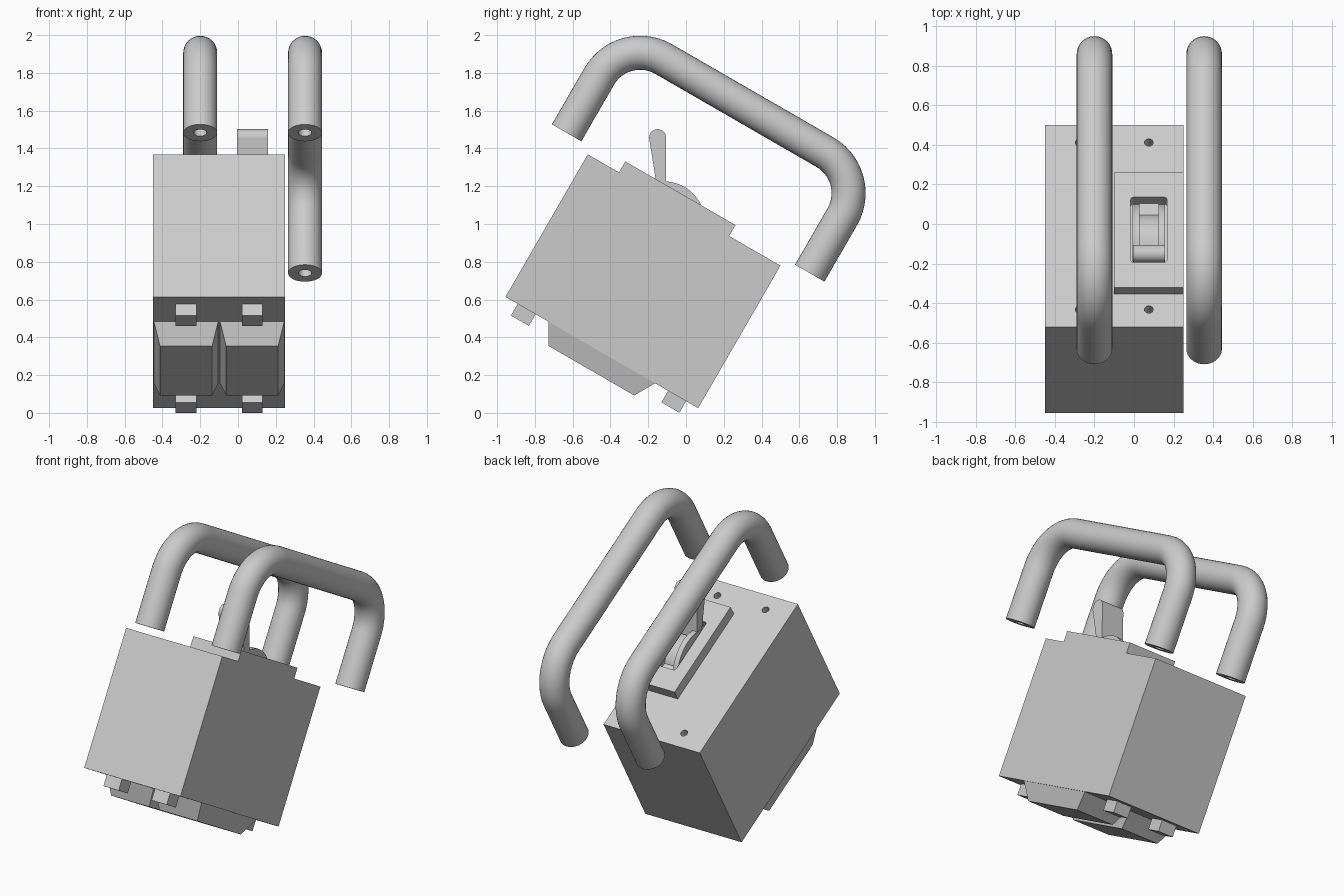
import bpy, bmesh
from math import sin, cos, pi, radians, atan2, acos
from mathutils import Matrix, Vector

cube = bpy.data.objects.get("Cube")
if cube:
    bpy.data.objects.remove(cube)

# The unit is built upright (origin on the middle of its lid), then tipped forward
TILT = Matrix.Translation((0, -0.01, 1.074)) @ Matrix.Rotation(radians(-30), 4, 'X')

grey = bpy.data.materials.new("plain_grey")
grey.use_nodes = True
colour = (0.6, 0.6, 0.6, 1)
grey.diffuse_color = colour
grey.node_tree.nodes["Principled BSDF"].inputs["Base Color"].default_value = colour


def finish(name, bm, smooth=False):
    bmesh.ops.recalc_face_normals(bm, faces=bm.faces)
    mesh = bpy.data.meshes.new(name)
    bm.to_mesh(mesh)
    bm.free()
    mesh.materials.append(grey)
    ob = bpy.data.objects.new(name, mesh)
    bpy.context.collection.objects.link(ob)
    ob.matrix_world = TILT
    if smooth:
        select(ob)
        bpy.ops.object.shade_smooth_by_angle(angle=radians(35))
    return ob


def select(ob):
    bpy.context.view_layer.update()
    bpy.ops.object.select_all(action='DESELECT')
    ob.select_set(True)
    bpy.context.view_layer.objects.active = ob


def prism(name, profile, x0, x1, smooth=False):
    """Extrude a (y, z) profile between two x positions."""
    bm = bmesh.new()
    face = bm.faces.new([bm.verts.new((x0, y, z)) for y, z in profile])
    ext = bmesh.ops.extrude_face_region(bm, geom=[face])
    moved = [v for v in ext["geom"] if isinstance(v, bmesh.types.BMVert)]
    bmesh.ops.translate(bm, verts=moved, vec=(x1 - x0, 0, 0))
    return finish(name, bm, smooth)


def box(name, x0, x1, y0, y1, z0, z1):
    return prism(name, [(y0, z0), (y1, z0), (y1, z1), (y0, z1)], x0, x1)


def cut(ob, cutter):
    cutter.hide_render = True
    mod = ob.modifiers.new("cut", 'BOOLEAN')
    mod.operation = 'DIFFERENCE'
    mod.solver = 'EXACT'
    mod.object = cutter
    select(ob)
    bpy.ops.object.modifier_apply(modifier=mod.name)
    bpy.data.objects.remove(cutter)


# Housing with four screw holes in the lid
MID, CELL, FLOOR = -0.1, 0.175, -0.871
body = box("housing", -0.45, 0.25, -0.589, 0.589, FLOOR, 0)
for sx in (-1, 1):
    for sy in (-1, 1):
        bm = bmesh.new()
        bmesh.ops.create_cone(bm, cap_ends=True, segments=20, radius1=0.022, radius2=0.022,
                              depth=0.2, matrix=Matrix.Translation((MID + sx * CELL, sy * 0.488, 0)))
        cut(body, finish("screw_hole_cutter", bm))

# Underside: two tapered blocks, each between a pair of small tabs
for side, sx in (("right", -1), ("left", 1)):
    cx = MID + sx * CELL
    bm = bmesh.new()
    bmesh.ops.create_cube(bm, size=2)
    for v in bm.verts:
        low = v.co.z < 0
        v.co = (cx + v.co.x * (0.138 if low else 0.17),
                v.co.y * (0.262 if low else 0.326),
                -0.982 if low else FLOOR)
    finish(side + "_tapered_block", bm)
    for end, sy in (("front", -1), ("back", 1)):
        ys = sorted((sy * 0.405, sy * 0.515))
        box(f"{side}_{end}_tab", cx - 0.055, cx + 0.055, *ys, -0.942, FLOOR)

# Switch plate with a slot whose corners are rounded
SX, SY = 0.075, -0.06
plate = box("switch_plate", -0.1, 0.25, -0.398, 0.275, 0, 0.067)
slot = box("slot_cutter", SX - 0.092, SX + 0.092, SY - 0.19, SY + 0.19, -0.02, 0.1)
bm = bmesh.new()
bm.from_mesh(slot.data)
upright = [e for e in bm.edges if abs(e.verts[0].co.z - e.verts[1].co.z) > 0.05]
bmesh.ops.bevel(bm, geom=upright, offset=0.015, segments=3, affect='EDGES', profile=0.5)
bm.to_mesh(slot.data)
bm.free()
cut(plate, slot)

# Rocking drum: a low core between two taller curved cheeks
PIVOT = Vector((SY, -0.108))


def drum_profile(radius, n=20):
    half = acos(-PIVOT.y / radius)
    angles = [half - 2 * half * i / n for i in range(n + 1)]
    return [(PIVOT.x + radius * sin(t), PIVOT.y + radius * cos(t)) for t in angles]


prism("drum_core", drum_profile(0.165), SX - 0.05, SX + 0.05, True)
for side, x0 in (("right", SX - 0.083), ("left", SX + 0.048)):
    prism(side + "_drum_cheek", drum_profile(0.215), x0, x0 + 0.035, True)

# Toggle lever: radial from the drum pivot, round tip, narrower root
lean = radians(34.4)
along = Vector((-sin(lean), cos(lean)))
across = Vector((cos(lean), sin(lean)))
tip = PIVOT + along * 0.448
root = PIVOT + along * 0.17
outline = [root - across * 0.022, root + across * 0.022]
for i in range(17):
    t = pi * i / 16
    outline.append(tip + (across * cos(t) + along * sin(t)) * 0.045)
prism("toggle_lever", outline, SX - 0.08, SX + 0.083, True)


# Bent tube handles with a blind bore in each foot
def handle(name, cx, half=0.743, foot=0.043, top=0.638, bend=0.25, tube=0.09, bore=0.035):
    steps = 14
    left = [(-half, foot + 0.15, 0, bore), (-half, foot, 0, bore), (-half, foot, 0, tube)]
    for i in range(steps + 1):
        t = pi / 2 * i / steps
        left.append((-half + bend * (1 - cos(t)), top - bend * (1 - sin(t)), t, tube))
    right = [(-y, z, pi - t, r) for y, z, t, r in reversed(left)]
    bm = bmesh.new()
    n = 32
    rings = []
    for y, z, t, r in left + right:
        ring = []
        for k in range(n):
            a = 2 * pi * k / n
            off = r * sin(a)
            ring.append(bm.verts.new((cx + r * cos(a), y - off * cos(t), z + off * sin(t))))
        rings.append(ring)
    for p, q in zip(rings, rings[1:]):
        for k in range(n):
            m = (k + 1) % n
            bm.faces.new((p[k], p[m], q[m], q[k]))
    bm.faces.new(rings[0])
    bm.faces.new(rings[-1])
    finish(name, bm, True)


handle("right_handle", -0.2)
handle("left_handle", 0.355)
